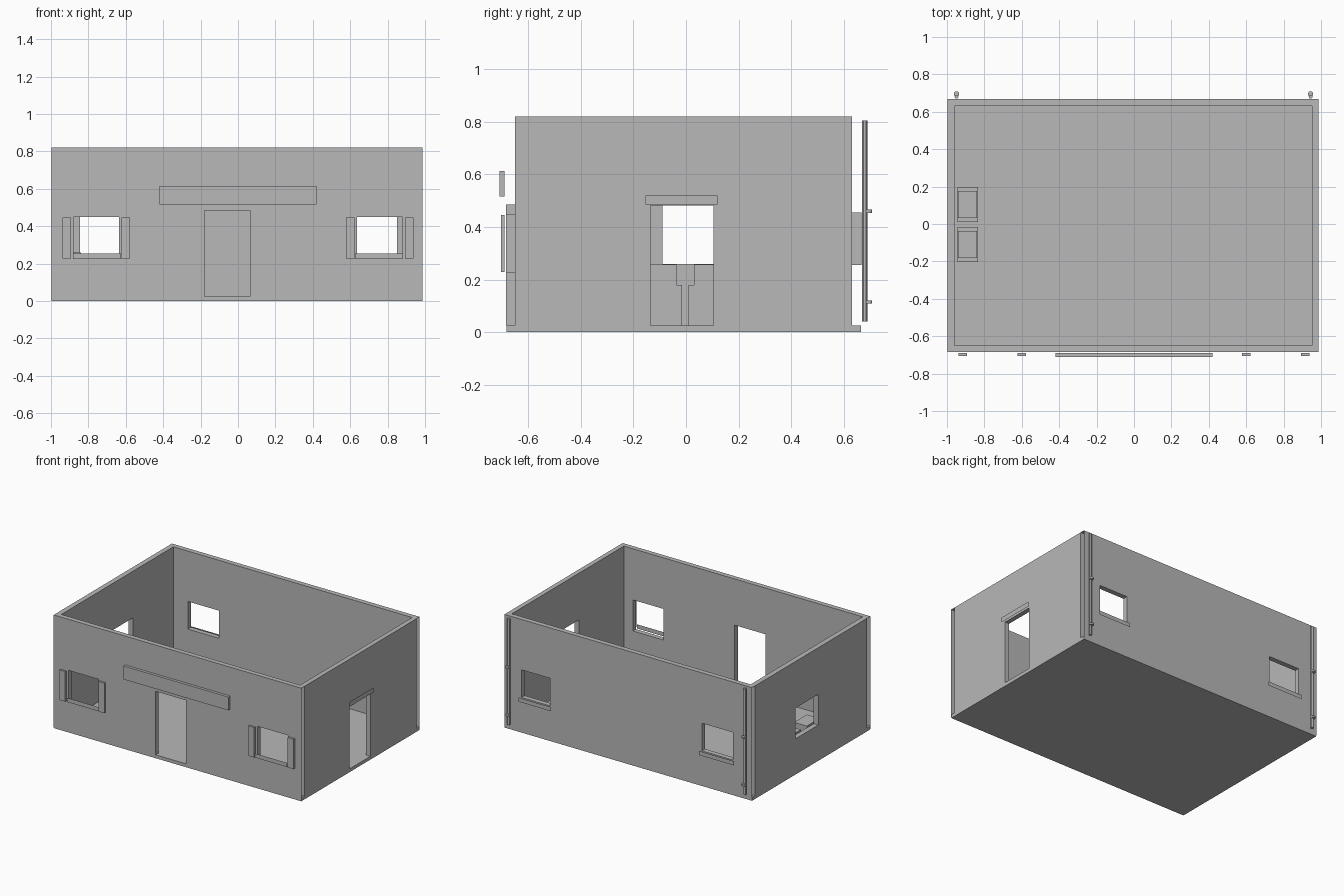
import bpy, bmesh
from mathutils import Vector

cube = bpy.data.objects.get("Cube")
if cube:
    bpy.data.objects.remove(cube, do_unlink=True)

grey = bpy.data.materials.new("plaster_grey")
grey.use_nodes = True
grey.diffuse_color = (0.48, 0.48, 0.48, 1)
grey.node_tree.nodes["Principled BSDF"].inputs["Base Color"].default_value = (0.48, 0.48, 0.48, 1)

# Outer and inner faces of the shell
X0, X1, Y0, Y1 = -0.997, 0.987, -0.685, 0.668
IX0, IX1, IY0, IY1 = -0.96, 0.953, -0.65, 0.632
BASE, FLOOR, TOP = 0.005, 0.025, 0.82


def finish(name, bm):
    mesh = bpy.data.meshes.new(name)
    bm.to_mesh(mesh)
    bm.free()
    mesh.materials.append(grey)
    obj = bpy.data.objects.new(name, mesh)
    bpy.context.collection.objects.link(obj)
    return obj


def quad(bm, points, facing):
    """Add a quad turned towards the given direction."""
    face = bm.faces.new([bm.verts.new(p) for p in points])
    face.normal_update()
    if face.normal.dot(Vector(facing)) < 0:
        face.normal_flip()


def box(name, x0, x1, y0, y1, z0, z1):
    bm = bmesh.new()
    bmesh.ops.create_cube(bm, size=1)
    for v in bm.verts:
        v.co = ((x0 + x1) / 2 + v.co.x * (x1 - x0),
                (y0 + y1) / 2 + v.co.y * (y1 - y0),
                (z0 + z1) / 2 + v.co.z * (z1 - z0))
    return finish(name, bm)


def wall(name, axis, outer, inner, u0, u1, openings):
    """Hollow wall: two sheets pierced by openings, with lined reveals."""
    bm = bmesh.new()

    def place(u, d, z):
        return Vector((d, u, z)) if axis == "x" else Vector((u, d, z))

    us = sorted({u0, u1, *[u for o in openings for u in o[:2]]})
    zs = sorted({BASE, TOP, *[z for o in openings for z in o[2:]]})
    outward = place(0, 1 if outer > 0 else -1, 0)
    for d, facing in ((outer, outward), (inner, -outward)):
        for a, b in zip(us, us[1:]):
            for c, e in zip(zs, zs[1:]):
                u, z = (a + b) / 2, (c + e) / 2
                if any(o[0] < u < o[1] and o[2] < z < o[3] for o in openings):
                    continue
                quad(bm, [place(a, d, c), place(b, d, c), place(b, d, e), place(a, d, e)], facing)
    for a, b, c, e in openings:
        for u, way in ((a, 1), (b, -1)):
            quad(bm, [place(u, outer, c), place(u, inner, c), place(u, inner, e), place(u, outer, e)],
                 place(way, 0, 0))
        for z, way in ((c, 1), (e, -1)):
            quad(bm, [place(a, outer, z), place(b, outer, z), place(b, inner, z), place(a, inner, z)],
                 (0, 0, way))
    return finish(name, bm)


def trim(name, axis, d, u0, u1, z0, z1):
    """Thin facing board standing just off a wall."""
    bm = bmesh.new()
    pts = [(u0, z0), (u1, z0), (u1, z1), (u0, z1)]
    quad(bm, [(d, u, z) if axis == "x" else (u, d, z) for u, z in pts],
         (d, 0, 0) if axis == "x" else (0, d, 0))
    return finish(name, bm)


# Floor and walls
box("floor", X0 + 0.001, X1 - 0.001, Y0 + 0.001, Y1 - 0.001, 0, FLOOR)
wall("front_wall", "y", Y0, IY0, X0, X1,
     [(-0.88, -0.637, 0.225, 0.45), (-0.18, 0.065, FLOOR, 0.485), (0.637, 0.88, 0.225, 0.45)])
wall("back_wall", "y", Y1, IY1, X0, X1,
     [(-0.845, -0.595, 0.255, 0.455), (0.62, 0.85, 0.255, 0.455)])
wall("door_side_wall", "x", X1, IX1, IY0, IY1, [(-0.135, 0.105, FLOOR, 0.482)])
wall("window_side_wall", "x", X0, IX0, IY0, IY1, [(-0.09, 0.17, 0.26, 0.482)])

# Flat rim along the wall tops
bm = bmesh.new()
for x0, x1, y0, y1 in ((X0, X1, Y0, IY0), (X0, X1, IY1, Y1), (X0, IX0, IY0, IY1), (IX1, X1, IY0, IY1)):
    quad(bm, [(x0, y0, TOP), (x1, y0, TOP), (x1, y1, TOP), (x0, y1, TOP)], (0, 0, 1))
finish("wall_rim", bm)

# Sills and side door lintel
for x0, x1 in ((-0.882, -0.626), (0.626, 0.882)):
    trim("front_sill", "y", Y0 - 0.012, x0, x1, 0.225, 0.255)
for x0, x1 in ((-0.86, -0.58), (0.605, 0.865)):
    trim("back_sill", "y", Y1 + 0.012, x0, x1, 0.225, 0.255)
trim("side_sill", "x", -1.0, -0.105, 0.185, 0.23, 0.26)
trim("side_door_lintel", "x", 1.0, -0.155, 0.12, 0.485, 0.52)

# Shutters and sign board
for side in (-1, 1):
    for x in (0.6, 0.915):
        box("shutter", side * x - 0.023, side * x + 0.023, -0.705, -0.69, 0.228, 0.445)
box("sign_board", -0.42, 0.42, -0.71, -0.69, 0.517, 0.614)

# Pair of stepped cabinets under the side window
for y in (-0.11, 0.104):
    box("cabinet_base", -0.945, -0.835, y - 0.094, y + 0.094, FLOOR, 0.18)
    box("cabinet_top", -0.942, -0.84, y - 0.073, y + 0.073, 0.18, 0.258)


# Downpipes with brackets at the back corners
def cylinder(name, x, y, z0, z1, radius):
    bpy.ops.mesh.primitive_cylinder_add(vertices=12, radius=radius, depth=z1 - z0,
                                        location=(x, y, (z0 + z1) / 2))
    obj = bpy.context.object
    obj.name = name
    obj.data.materials.append(grey)
    bpy.ops.object.shade_smooth_by_angle()


for x in (-0.949, 0.944):
    cylinder("downpipe", x, 0.68, 0.04, 0.805, 0.01)
    for z in (0.115, 0.46):
        cylinder("pipe_bracket", x, 0.695, z - 0.006, z + 0.006, 0.014)
